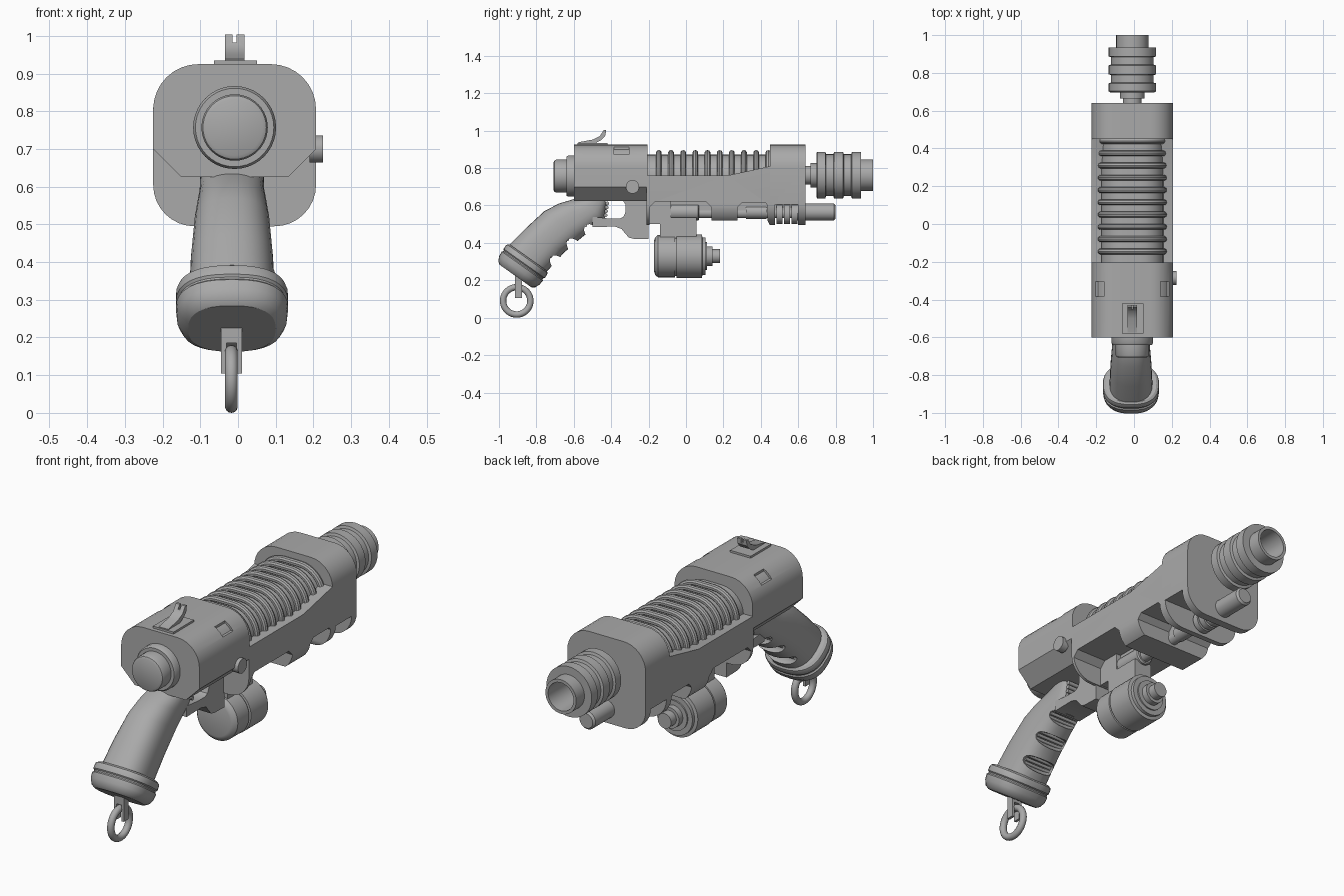
import bpy, bmesh, math
from mathutils import Vector

if "Cube" in bpy.data.objects:
    bpy.data.objects.remove(bpy.data.objects["Cube"])

CX = -0.009      # centre line of the body
AXIS = 0.762     # height of the barrel axis

grey = bpy.data.materials.new("plain grey")
grey.use_nodes = True
grey.diffuse_color = (0.4, 0.4, 0.4, 1)
grey.node_tree.nodes["Principled BSDF"].inputs["Base Color"].default_value = (0.4, 0.4, 0.4, 1)


def loft(name, rings, closed=False):
    """Skin rings of points; cap the ends unless closed into a loop."""
    bm = bmesh.new()
    rows = [[bm.verts.new(p) for p in ring] for ring in rings]
    n = len(rows[0])
    pairs = list(zip(rows, rows[1:]))
    if closed:
        pairs.append((rows[-1], rows[0]))
    else:
        bm.faces.new(rows[0])
        bm.faces.new(rows[-1])
    for a, b in pairs:
        for i in range(n):
            j = (i + 1) % n
            bm.faces.new((a[i], a[j], b[j], b[i]))
    bmesh.ops.recalc_face_normals(bm, faces=bm.faces)
    mesh = bpy.data.meshes.new(name)
    bm.to_mesh(mesh)
    bm.free()
    mesh.materials.append(grey)
    ob = bpy.data.objects.new(name, mesh)
    bpy.context.collection.objects.link(ob)
    return ob


def smooth(ob):
    bpy.ops.object.select_all(action='DESELECT')
    ob.select_set(True)
    bpy.context.view_layer.objects.active = ob
    bpy.ops.object.shade_smooth_by_angle(angle=math.radians(32))


def circle(n):
    return [(math.cos(math.tau * i / n), math.sin(math.tau * i / n)) for i in range(n)]


def lathe(name, profile, z=AXIS, x=CX, n=40):
    """Turn (y, radius) pairs about an axis along y."""
    return loft(name, [[(x + r * c, y, z + r * s) for c, s in circle(n)] for y, r in profile])


def rod_x(name, x0, x1, y, z, r, n=24):
    return loft(name, [[(x, y + r * c, z + r * s) for c, s in circle(n)] for x in (x0, x1)])


def section(hw, z0, z1, top, bottom, bottom_steps=8):
    """Rounded rectangle in x and z, with its own top and bottom corners."""
    pts = []
    for k, (sx, z, r, steps) in enumerate(((1, z1 - top, top, 8), (-1, z1 - top, top, 8),
                                           (-1, z0 + bottom, bottom, bottom_steps),
                                           (1, z0 + bottom, bottom, bottom_steps))):
        for i in range(steps + 1):
            a = math.pi / 2 * (k + i / steps)
            pts.append((CX + sx * (hw - r) + r * math.cos(a), z + r * math.sin(a)))
    return pts


def along_y(name, pts, y0, y1):
    return loft(name, [[(x, y, z) for x, z in pts] for y in (y0, y1)])


def along_x(name, pts, x0, x1):
    return loft(name, [[(x, y, z) for y, z in pts] for x in (x0, x1)])


def box(name, x0, x1, y0, y1, z0, z1):
    return along_x(name, [(y0, z0), (y1, z0), (y1, z1), (y0, z1)], x0, x1)


def boolean(ob, tool, operation='DIFFERENCE'):
    mod = ob.modifiers.new("cut", 'BOOLEAN')
    mod.object, mod.operation, mod.solver = tool, operation, 'EXACT'
    bpy.context.view_layer.objects.active = ob
    bpy.ops.object.modifier_apply(modifier=mod.name)
    bpy.data.objects.remove(tool)


# Receiver with chamfered belly and a shallow recess on each top corner
receiver = along_y("receiver", section(0.216, 0.625, 0.925, 0.12, 0.075, 1), -0.6, -0.205)
for side in (-1, 1):
    a, b = sorted((CX + side * 0.15, CX + side * 0.25))
    cutter = box("recess_cutter", a, b, -0.385, -0.305, 0.872, 0.95)
    boolean(cutter, along_y("recess_floor", section(0.206, 0.6, 0.915, 0.11, 0.05), -0.5, -0.2))
    boolean(receiver, cutter)

# Front block with a pocket underneath
front_block = along_y("front_block", section(0.216, 0.495, 0.925, 0.12, 0.11), 0.45, 0.64)
boolean(front_block, box("pocket_cutter", -0.3, 0.3, 0.475, 0.6, 0.45, 0.605))

# Handguard: side profile with pockets, trimmed to the same section as the front block
side_profile = [(-0.21, 0.76), (0.22, 0.76), (0.45, 0.81), (0.45, 0.49), (0.435, 0.52),
                (0.435, 0.6), (0.425, 0.615), (0.3, 0.615), (0.275, 0.59), (0.275, 0.52),
                (0.136, 0.52), (0.136, 0.59), (0.106, 0.62), (-0.165, 0.62), (-0.195, 0.59),
                (-0.195, 0.49), (-0.21, 0.49)]
handguard = along_x("handguard", side_profile, -0.3, 0.3)
boolean(handguard, along_y("trim", section(0.216, 0.495, 0.9, 0.02, 0.11), -0.3, 0.5), 'INTERSECT')
box("rear_keel", CX - 0.05, CX + 0.05, -0.205, -0.08, 0.5, 0.63)
box("pocket_keel", CX - 0.025, CX + 0.025, -0.1, 0.62, 0.55, 0.63)

# Ribbed inner core
along_y("core", section(0.165, 0.65, 0.872, 0.12, 0.02), -0.21, 0.46)
for i in range(10):
    y = -0.145 + i * 0.065
    rings = []
    for c, s in circle(10):
        d = 0.016 * c
        rings.append([(x, y + 0.016 * s, z) for x, z in
                      section(0.167 + d, 0.66 - d, 0.88 + d, 0.122 + d, 0.03 + d)])
    loft("cooling_rib", rings, closed=True)

# Muzzle, hollow at the front
muzzle = [(0.62, 0.05), (0.665, 0.05), (0.665, 0.065), (0.697, 0.065), (0.697, 0.118), (0.703, 0.125)]
for y in (0.745, 0.84):
    muzzle += [(y, 0.125), (y + 0.004, 0.112), (y + 0.043, 0.112), (y + 0.047, 0.125)]
muzzle += [(0.935, 0.125), (0.935, 0.085), (1.0, 0.085), (1.0, 0.07), (0.82, 0.065)]
lathe("muzzle", muzzle)

# Rear cap
lathe("rear_cap", [(-0.59, 0.11), (-0.63, 0.11), (-0.64, 0.104), (-0.64, 0.088),
                   (-0.695, 0.088), (-0.703, 0.084), (-0.708, 0.074)], z=0.757)

# Lower tube, collars and pocket ring stack
lathe("lower_barrel", [(0.58, 0.045), (0.79, 0.045), (0.8, 0.036)], z=0.565)
lathe("lower_rod", [(-0.2, 0.028), (0.62, 0.028)], z=0.56)
lathe("mount_tube", [(-0.09, 0.04), (-0.085, 0.046), (0.065, 0.046), (0.07, 0.04)], z=0.565)
lathe("pocket_sleeve", [(0.32, 0.036), (0.43, 0.036)], z=0.565)
for y in (0.485, 0.525, 0.565):
    lathe("collar", [(y, 0.053), (y + 0.03, 0.053)], z=0.555)

# Canister slung below
box("canister_mount", CX - 0.05, CX + 0.05, -0.14, 0.055, 0.42, 0.535)
lathe("canister", [(-0.17, 0.085), (-0.165, 0.1), (-0.15, 0.113), (-0.06, 0.113), (-0.058, 0.107),
                   (-0.052, 0.107), (-0.05, 0.116), (0.085, 0.116), (0.088, 0.1), (0.105, 0.1),
                   (0.105, 0.075), (0.112, 0.075), (0.112, 0.052), (0.142, 0.052),
                   (0.142, 0.037), (0.183, 0.037)], z=0.329)

# Side button
rod_x("side_button", 0.19, 0.225, -0.286, 0.7, 0.036)

# Rear sight: base plate and curved notched lever
box("sight_base", -0.063, 0.05, -0.58, -0.42, 0.915, 0.935)
lever = along_x("sight_lever", [(-0.575, 0.925), (-0.575, 0.938), (-0.5, 0.952), (-0.46, 0.972),
                                (-0.44, 1.003), (-0.428, 1.003), (-0.43, 0.975), (-0.45, 0.952),
                                (-0.48, 0.935), (-0.49, 0.925)], -0.035, 0.017)
boolean(lever, box("lever_cutter", -0.014, -0.004, -0.52, -0.4, 0.983, 1.05))


def grip_ring(back, front, hw, n=32):
    """Soft rectangular ring lying between a back and a front point."""
    b, f = Vector((-0.016, *back)), Vector((-0.016, *front))
    ring = []
    for c, s in circle(n):
        u = math.copysign(abs(c) ** 0.8, c)
        v = math.copysign(abs(s) ** 0.8, s)
        ring.append((b + f) / 2 + (f - b) / 2 * u + Vector((hw * v, 0, 0)))
    return ring


# Grip with finger slots
grip = loft("grip", [grip_ring(*s) for s in (
    ((-0.96, 0.375), (-0.755, 0.235), 0.114), ((-0.86, 0.475), (-0.65, 0.35), 0.109),
    ((-0.757, 0.57), (-0.55, 0.435), 0.1), ((-0.68, 0.61), (-0.475, 0.49), 0.092),
    ((-0.58, 0.64), (-0.435, 0.525), 0.086), ((-0.5, 0.66), (-0.42, 0.615), 0.084))])
slope = Vector((0, 0.72, 0.69))
inward = Vector((0, -0.69, 0.72))
for y, z in ((-0.7, 0.305), (-0.61, 0.395), (-0.515, 0.47)):
    centre = Vector((-0.016, y, z))
    rings = []
    for i in range(1, 12):
        a = math.pi * i / 12
        rings.append([centre + Vector((0.12 * math.cos(a), 0, 0))
                      + math.sin(a) * (0.034 * c * slope + 0.045 * s * inward) for c, s in circle(20)])
    boolean(grip, loft("slot_cutter", rings))
    for k in (-1, 0, 1):
        p = centre + k * 0.019 * slope + 0.032 * inward
        rod_x("slot_rib", -0.091, 0.059, p.y, p.z, 0.008, 12)

# Trigger guard, and ribs behind the finger hole
along_x("trigger_guard", [(-0.5, 0.485), (-0.38, 0.487), (-0.345, 0.475), (-0.325, 0.45), (-0.305, 0.428),
                          (-0.28, 0.422), (-0.2, 0.42), (-0.2, 0.63), (-0.34, 0.63), (-0.323, 0.605),
                          (-0.323, 0.565), (-0.335, 0.54), (-0.355, 0.53), (-0.41, 0.53), (-0.5, 0.54)],
        CX - 0.075, CX + 0.075)
for i in range(4):
    rod_x("trigger_rib", CX - 0.06, CX + 0.06, -0.43 + i * 0.003, 0.548 + i * 0.021, 0.01, 12)

# Grip cap with stepped rim and tapering foot
cap_rings = []
for down, size in ((-0.008, 0.9), (0, 0.98), (0.008, 1), (0.03, 1), (0.036, 0.96), (0.042, 0.96),
                   (0.048, 1), (0.075, 0.98), (0.1, 0.9), (0.112, 0.78)):
    cy, cz = -0.848 - 0.57 * down, 0.315 - 0.82 * down
    dy, dz = 0.11 * size, 0.078 * size
    cap_rings.append(grip_ring((cy - dy, cz + dz), (cy + dy, cz - dz), 0.149 * size))
loft("grip_cap", cap_rings)

# Lanyard fork and ring
box("lanyard_mount", -0.045, 0.01, -0.915, -0.878, 0.185, 0.25)
for x in (-0.045, -0.004):
    box("lanyard_prong", x, x + 0.014, -0.915, -0.878, 0.105, 0.19)
loft("lanyard_ring", [[(-0.0175 + 0.017 * s, -0.905 + (0.073 + 0.017 * c) * u, 0.09 + (0.073 + 0.017 * c) * v)
                       for c, s in circle(14)] for u, v in circle(40)], closed=True)

for ob in list(bpy.context.scene.objects):
    if ob.type == 'MESH' and ob.data.materials and ob.data.materials[0] == grey:
        smooth(ob)
